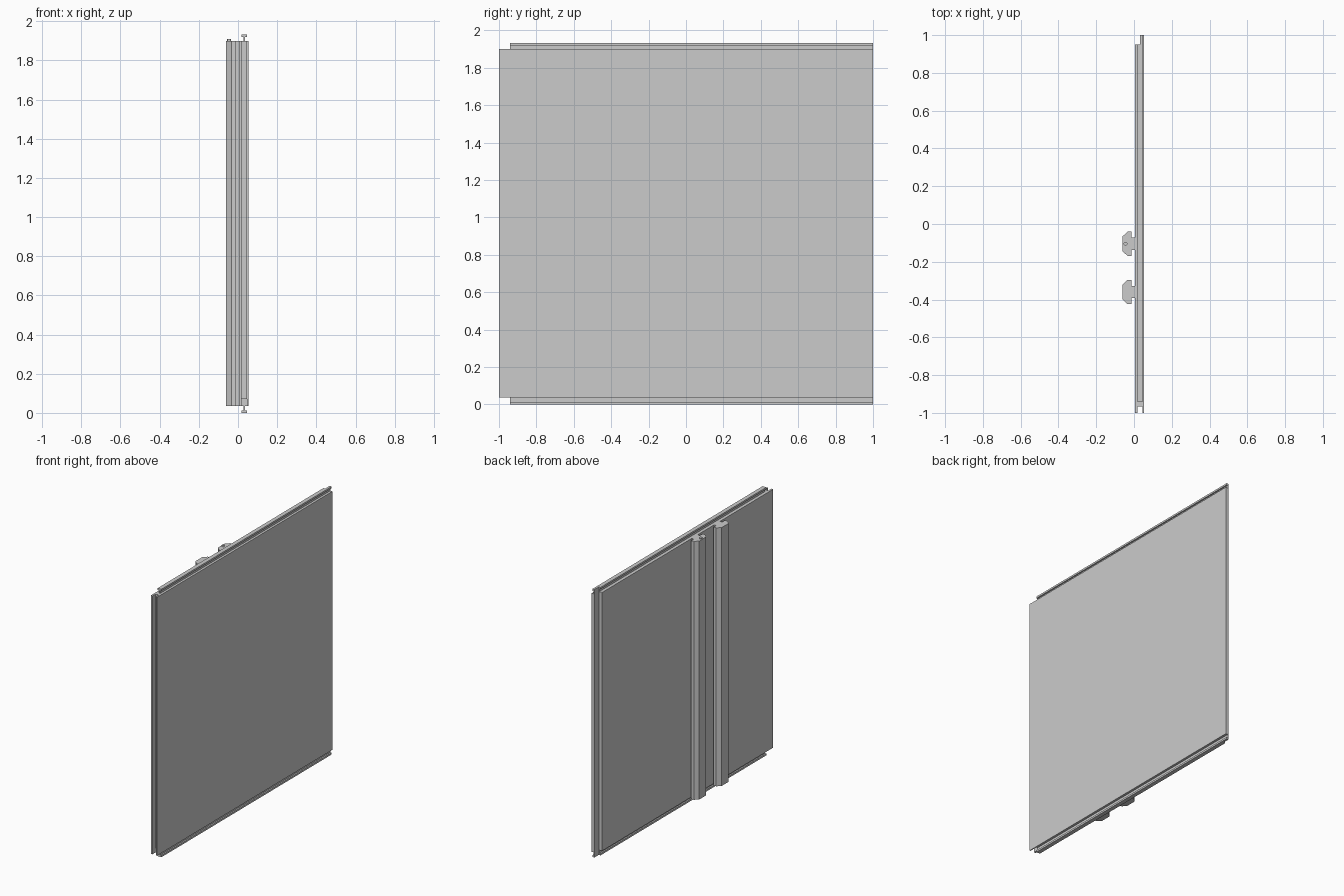
import bpy, bmesh
from mathutils import Vector

cube = bpy.data.objects.get("Cube")
if cube:
    bpy.data.objects.remove(cube, do_unlink=True)

grey = bpy.data.materials.new("plain grey")
grey.use_nodes = True
colour = (0.6, 0.6, 0.6, 1)
grey.diffuse_color = colour
grey.node_tree.nodes["Principled BSDF"].inputs["Base Color"].default_value = colour

BOTTOM, TOP = 0.036, 1.9        # panel height range
FACE_IN, FACE_OUT = 0.004, 0.054
MID = 0.032                     # centre of the rails


def extrude(name, points, direction):
    """Extrude a closed planar profile along a vector."""
    bm = bmesh.new()
    face = bm.faces.new([bm.verts.new(p) for p in points])
    moved = bmesh.ops.extrude_face_region(bm, geom=[face])["geom"]
    verts = [v for v in moved if isinstance(v, bmesh.types.BMVert)]
    bmesh.ops.translate(bm, verts=verts, vec=Vector(direction))
    bmesh.ops.recalc_face_normals(bm, faces=bm.faces)
    mesh = bpy.data.meshes.new(name)
    bm.to_mesh(mesh)
    bm.free()
    mesh.materials.append(grey)
    obj = bpy.data.objects.new(name, mesh)
    bpy.context.collection.objects.link(obj)
    return obj


def upright(name, outline, z0=BOTTOM, z1=TOP):
    return extrude(name, [(x, y, z0) for x, y in outline], (0, 0, z1 - z0))


# Panel: grooved front edge, stepped lap on the back edge
panel = upright("panel", [
    (FACE_IN, -1), (0.018, -1), (0.018, -0.965), (0.044, -0.965), (0.044, -1),
    (FACE_OUT, -1), (FACE_OUT, 1), (0.031, 1), (0.031, 0.95), (FACE_IN, 0.95)])

# Open socket at the lower front corner
socket = upright("socket_cutter", [
    (0.017, -1.1), (0.047, -1.1), (0.047, -0.94), (0.017, -0.94)], 0, 0.07)
socket.hide_render = True
socket.hide_viewport = True
cut = panel.modifiers.new("socket", "BOOLEAN")
cut.object = socket
cut.solver = "EXACT"


# T-shaped rails along the top and bottom edges, trimmed to the lap at the back
def rail(name, base, tip):
    neck = tip + (0.013 if tip < base else -0.013)

    def section(left, y):
        return [(x, y, z) for x, z in (
            (0.027, base), (0.027, neck), (left, neck), (left, tip),
            (0.047, tip), (0.047, neck), (0.037, neck), (0.037, base))]
    extrude(name, section(0.017, -0.94), (0, 1.89, 0))
    end = [(0.031 if x < MID else x, y, z) for x, y, z in section(0.031, 0.95)
           if (x, z) not in ((0.027, neck), (0.031, neck))]
    extrude(name + "_end", end, (0, 0.05, 0))


rail("top_rail", TOP, 1.933)
rail("bottom_rail", BOTTOM, 0)

# Upright ribs with a chamfered head on a narrow stem
half = [(FACE_IN, 0.033), (-0.013, 0.033), (-0.013, 0.064), (-0.034, 0.064), (-0.06, 0.04)]
section = half + [(x, -y) for x, y in reversed(half)]
for name, centre in (("rear_rib", -0.105), ("front_rib", -0.36)):
    upright(name, [(x, centre + y) for x, y in section])

# Small peg on top of the rear rib
bpy.ops.mesh.primitive_cylinder_add(vertices=16, radius=0.01, depth=0.012,
                                    location=(-0.045, -0.105, TOP + 0.002))
peg = bpy.context.object
peg.name = "peg"
peg.data.materials.append(grey)
bpy.ops.object.shade_smooth_by_angle()
